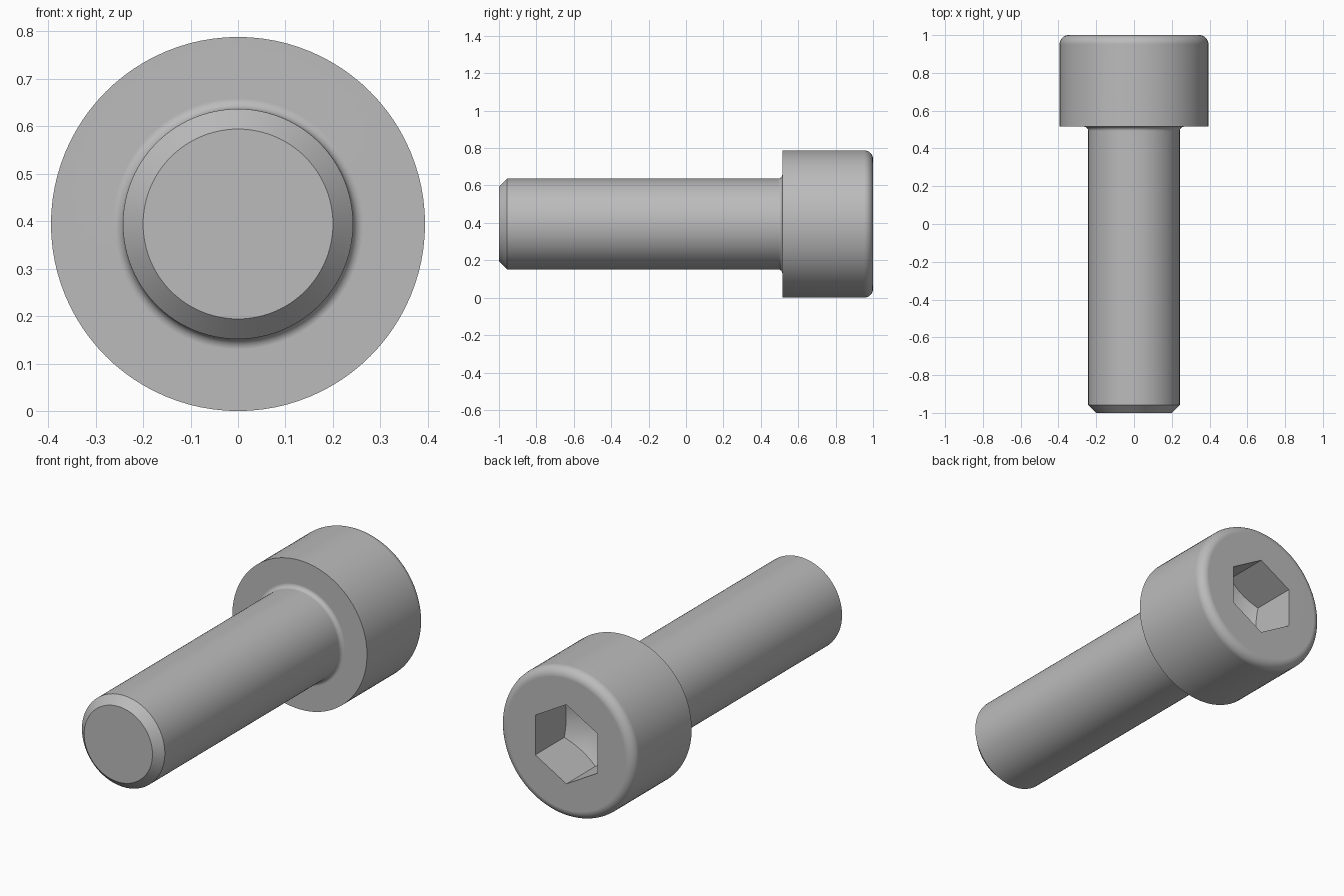
import bpy, bmesh
from math import sin, cos, pi, radians
from mathutils import Matrix, Vector

default_cube = bpy.data.objects.get("Cube")
if default_cube:
    bpy.data.objects.remove(default_cube, do_unlink=True)

HEAD_R, SHANK_R, TIP_R = 0.394, 0.2424, 0.2
UNDERHEAD, CHAMFER = 0.515, 0.0424
ROUND, FILLET = 0.048, 0.022
SOCKET_R, SOCKET_DEPTH = 0.2096, 0.2424
CENTRE = Vector((0, 0, HEAD_R))


def add_object(name, bm):
    bmesh.ops.recalc_face_normals(bm, faces=bm.faces)
    mesh = bpy.data.meshes.new(name)
    bm.to_mesh(mesh)
    bm.free()
    obj = bpy.data.objects.new(name, mesh)
    bpy.context.collection.objects.link(obj)
    return obj


def arc(cr, cy, radius, start, end, steps=6):
    """Points of a rounded corner in the (radius, y) profile plane."""
    angles = [radians(start + (end - start) * i / steps) for i in range(steps + 1)]
    return [(cr + radius * cos(a), cy + radius * sin(a)) for a in angles]


def lathe(name, profile, segments=96):
    """Turn a (radius, y) profile around the screw axis; flat ends become discs."""
    bm = bmesh.new()
    rings = []
    for r, y in profile:
        count = segments if r > 0 else 1
        rings.append([bm.verts.new(CENTRE + Vector((r * sin(2 * pi * i / segments), y,
                                                    r * cos(2 * pi * i / segments))))
                      for i in range(count)])
    for a, b in zip(rings, rings[1:]):
        for i in range(segments):
            j = (i + 1) % segments
            if len(b) == 1:
                bm.faces.new((a[i], a[j], b[0]))
            elif len(a) == 1:
                bm.faces.new((a[0], b[j], b[i]))
            else:
                bm.faces.new((a[i], a[j], b[j], b[i]))
    for ring in (rings[0], rings[-1]):
        if len(ring) > 1:
            bm.faces.new(ring)
    return add_object(name, bm)


def boolean(obj, other, operation):
    mod = obj.modifiers.new(operation.title(), 'BOOLEAN')
    mod.object, mod.operation, mod.solver = other, operation, 'EXACT'
    bpy.context.view_layer.objects.active = obj
    bpy.ops.object.modifier_apply(modifier=mod.name)
    bpy.data.objects.remove(other, do_unlink=True)


# Screw body: chamfered tip, shank, underhead fillet, head with rounded rim
profile = [(TIP_R, -1), (SHANK_R, -1 + CHAMFER)]
profile += arc(SHANK_R + FILLET, UNDERHEAD - FILLET, FILLET, 180, 90)
profile += [(HEAD_R, UNDERHEAD)]
profile += arc(HEAD_R - ROUND, 1 - ROUND, ROUND, 0, 90, 8)
screw = lathe("cap_screw", profile)

# Hexagonal socket with a drilled, conical bottom
slope = 0.577
floor = 1 - SOCKET_DEPTH
wide = SOCKET_R * 1.3
drill = lathe("socket_cutter", [(0, floor - SOCKET_R * slope),
                                (wide, floor + (wide - SOCKET_R) * slope), (wide, 1.1)])
bm = bmesh.new()
bmesh.ops.create_cone(bm, cap_ends=True, segments=6, radius1=SOCKET_R, radius2=SOCKET_R, depth=1,
                      matrix=Matrix.Translation(CENTRE + Vector((0, 0.55, 0)))
                      @ Matrix.Rotation(pi / 2, 4, 'X'))
# Points of the hexagon face straight up and down
hexagon = add_object("hexagon_cutter", bm)
boolean(drill, hexagon, 'INTERSECT')
boolean(screw, drill, 'DIFFERENCE')

# Plain steel colour
steel = bpy.data.materials.new("steel_grey")
steel.use_nodes = True
colour = (0.5, 0.5, 0.5, 1)
steel.diffuse_color = colour
steel.node_tree.nodes["Principled BSDF"].inputs["Base Color"].default_value = colour
screw.data.materials.clear()
screw.data.materials.append(steel)

# Smooth round surfaces, crisp edges, clean flat faces
bpy.ops.object.select_all(action='DESELECT')
screw.select_set(True)
bpy.context.view_layer.objects.active = screw
bpy.ops.object.shade_smooth_by_angle(angle=radians(25))
weighted = screw.modifiers.new("Weighted Normals", 'WEIGHTED_NORMAL')
weighted.keep_sharp = True
